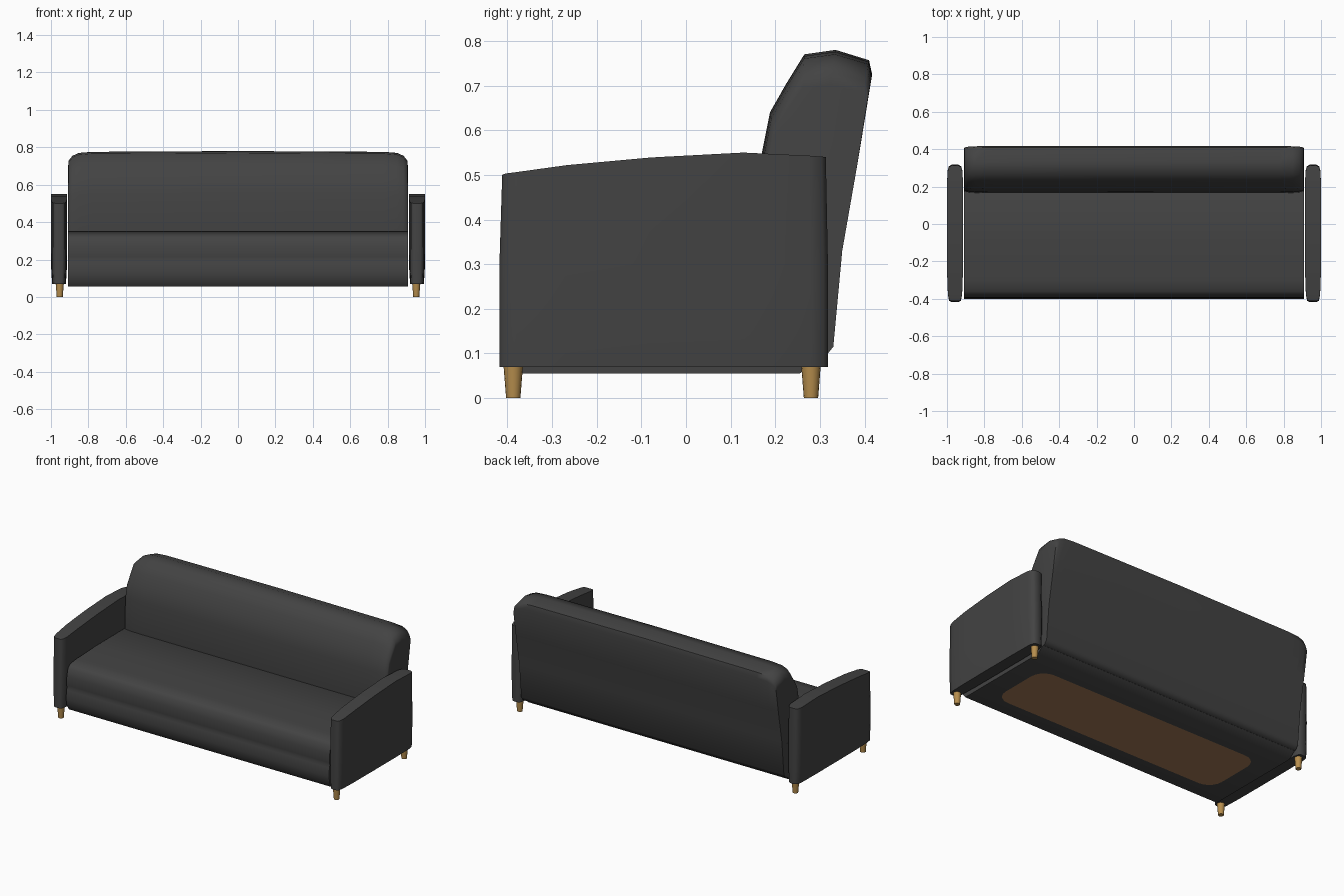
import bpy, bmesh, math

if "Cube" in bpy.data.objects:
    bpy.data.objects.remove(bpy.data.objects["Cube"])


def material(name, rgb):
    m = bpy.data.materials.new(name)
    m.diffuse_color = (*rgb, 1)
    m.use_nodes = True
    m.node_tree.nodes["Principled BSDF"].inputs["Base Color"].default_value = m.diffuse_color
    return m


FABRIC = material("charcoal fabric", (0.056, 0.056, 0.056))
WOOD = material("light wood", (0.47, 0.27, 0.075))
LINING = material("brown underside", (0.36, 0.19, 0.09))


def finish(name, bm, mat, angle=45):
    me = bpy.data.meshes.new(name)
    bm.to_mesh(me)
    bm.free()
    me.materials.append(mat)
    ob = bpy.data.objects.new(name, me)
    bpy.context.collection.objects.link(ob)
    bpy.ops.object.select_all(action='DESELECT')
    bpy.context.view_layer.objects.active = ob
    ob.select_set(True)
    bpy.ops.object.shade_smooth_by_angle(angle=math.radians(angle))
    return ob


def loft(name, rings, mat, angle=45):
    """Skin a list of equal-length closed rings and cap both ends."""
    bm = bmesh.new()
    vs = [[bm.verts.new(p) for p in r] for r in rings]
    n = len(rings[0])
    for a, b in zip(vs, vs[1:]):
        for i in range(n):
            j = (i + 1) % n
            bm.faces.new((a[i], a[j], b[j], b[i]))
    bm.faces.new(vs[0])
    bm.faces.new(vs[-1])
    bmesh.ops.recalc_face_normals(bm, faces=bm.faces)
    return finish(name, bm, mat, angle)


# seat and base: one profile (y, z) with a shallow seam at mid height
seat = [(0.22, 0.352), (-0.1, 0.35), (-0.30, 0.343), (-0.36, 0.335), (-0.382, 0.315),
        (-0.393, 0.27), (-0.394, 0.215), (-0.391, 0.2), (-0.396, 0.185),
        (-0.40, 0.13), (-0.392, 0.085), (-0.37, 0.055), (0.255, 0.055),
        (0.30, 0.09), (0.30, 0.3)]
loft("seat", [[(x, y, z) for y, z in seat] for x in (-0.909, 0, 0.909)], FABRIC)

# backrest: side profile with rounded upper ends
back = [(0.19, 0.10), (0.165, 0.35), (0.17, 0.55), (0.188, 0.64), (0.225, 0.705),
        (0.265, 0.77), (0.335, 0.78), (0.41, 0.757), (0.417, 0.725),
        (0.385, 0.53), (0.35, 0.33), (0.33, 0.115), (0.31, 0.09)]
ends = [(0.908, 0.72, 0.84), (0.905, 0.82, 0.90), (0.885, 0.91, 0.95),
        (0.85, 0.965, 0.98), (0.78, 0.985, 1.0)]
stations = [(-x, s, t) for x, s, t in ends] + [(0, 1, 1)] + ends[::-1]


def back_point(x, y, z, s, t):
    mid = 0.26 + 0.157 * (z - 0.35)
    if y < mid:
        y = mid + (y - mid) * t
    if z > 0.5:
        # keep the rear slope straight while the top drops
        z2 = 0.5 + (z - 0.5) * s
        y -= (z - z2) * 0.18
        z = z2
    return (x, y, z)


loft("backrest", [[back_point(x, y, z, s, t) for y, z in back] for x, s, t in stations],
     FABRIC, 60)

# armrests: stations along y of (y, half width, top height)
arm = [(-0.418, 0.018, 0.50), (-0.411, 0.031, 0.503), (-0.38, 0.038, 0.507),
       (-0.27, 0.042, 0.522), (-0.08, 0.043, 0.539), (0.13, 0.043, 0.55),
       (0.28, 0.041, 0.543), (0.308, 0.033, 0.541), (0.318, 0.018, 0.54)]
for side, label in ((-1, "left"), (1, "right")):
    cx = 0.957 * side
    rings = []
    for y, w, top in arm:
        half = [(w * 0.86, y, 0.07), (w * 0.97, y, 0.15), (w, y, 0.3), (w, y * 0.985, top)]
        rings.append([(cx - a, b, c) for a, b, c in half] +
                     [(cx + a, b, c) for a, b, c in half[::-1]])
    loft(label + "_armrest", rings, FABRIC, 50)

    # tapered wooden legs
    for y, where in ((-0.387, "front"), (0.28, "back")):
        rings = [[(0.953 * side + r * math.cos(a * math.pi / 8),
                   y + r * math.sin(a * math.pi / 8), z) for a in range(16)]
                 for r, z in ((0.016, 0), (0.022, 0.075))]
        loft(f"{label}_{where}_leg", rings, WOOD)

# underside panel: single thin sheet with rounded corners
bm = bmesh.new()
outline = []
for k, (sx, sy) in enumerate(((1, 1), (-1, 1), (-1, -1), (1, -1))):
    for i in range(6):
        a = math.pi / 2 * (k + i / 5)
        outline.append(bm.verts.new((sx * 0.69 + 0.09 * math.cos(a),
                                     -0.065 + sy * 0.11 + 0.09 * math.sin(a), 0.053)))
bm.faces.new(outline)
finish("underside_panel", bm, LINING)
